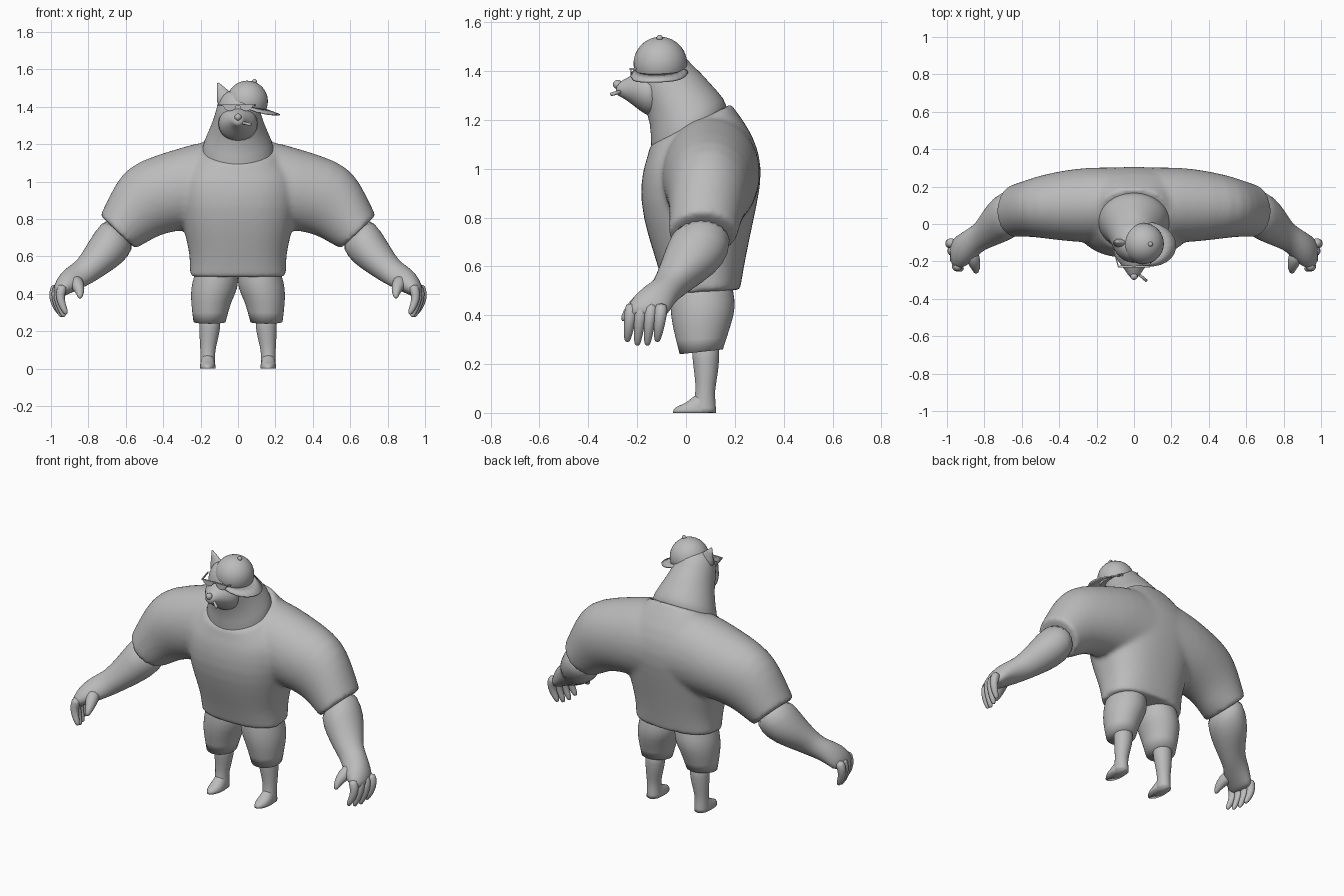
import bpy, bmesh, math
from mathutils import Vector, Matrix

if "Cube" in bpy.data.objects:
    bpy.data.objects.remove(bpy.data.objects["Cube"])

grey = bpy.data.materials.new("plain grey")
grey.use_nodes = True
COLOUR = (0.5, 0.5, 0.5, 1)
grey.diffuse_color = COLOUR
grey.node_tree.nodes["Principled BSDF"].inputs["Base Color"].default_value = COLOUR


def ring(a, b, y0, y1, tilt=0.0):
    """Oval through a and b in the xz plane, spanning y0..y1; tilt lifts the back."""
    a, b = Vector((a[0], 0, a[1])), Vector((b[0], 0, b[1]))
    return ((a + b) / 2 + Vector((0, (y0 + y1) / 2, 0)), (b - a) / 2,
            Vector((0, (y1 - y0) / 2, tilt)))


def level(z, w, y0, y1, tilt=0.0, x=0.0):
    return ring((x - w, z), (x + w, z), y0, y1, tilt)


def tube(points, radii, flat=1.0):
    """Round rings that follow a path."""
    pts = [Vector(p) for p in points]
    rings = []
    for i, p in enumerate(pts):
        d = (pts[min(i + 1, len(pts) - 1)] - pts[max(i - 1, 0)]).normalized()
        u = d.cross(Vector((0, 1, 0))).normalized()
        rings.append((p, u * radii[i], d.cross(u) * radii[i] * flat))
    return rings


def loft(bm, rings, n=20, crease=(0, 0), flip=1, power=1.0):
    """Skin a closed surface over a list of oval rings; power below 1 squares them."""
    layer = bm.edges.layers.float.get("crease_edge") or bm.edges.layers.float.new("crease_edge")
    loops = []
    for c, u, v in rings:
        loop = []
        for k in range(n):
            t = math.tau * k / n
            cu, sv = (math.copysign(abs(f) ** power, f) for f in (math.cos(t), math.sin(t)))
            p = c + u * cu + v * sv
            loop.append(bm.verts.new((p.x * flip, p.y, p.z)))
        loops.append(loop)
    faces = [bm.faces.new((a[k], a[(k + 1) % n], b[(k + 1) % n], b[k]))
             for a, b in zip(loops, loops[1:]) for k in range(n)]
    for loop, c in ((loops[0], crease[0]), (loops[-1], crease[1])):
        cap = bm.faces.new(loop)
        faces.append(cap)
        for e in cap.edges:
            e[layer] = c
    bmesh.ops.recalc_face_normals(bm, faces=faces)


def finish(name, bm, subsurf=1, mirror=False, matrix=None):
    mesh = bpy.data.meshes.new(name)
    if matrix:
        bm.transform(matrix)
    bm.to_mesh(mesh)
    bm.free()
    mesh.materials.append(grey)
    mesh.shade_smooth()
    ob = bpy.data.objects.new(name, mesh)
    bpy.context.collection.objects.link(ob)
    if mirror:
        ob.modifiers.new("mirror", 'MIRROR').use_mirror_merge = False
    if subsurf:
        m = ob.modifiers.new("smooth", 'SUBSURF')
        m.levels = m.render_levels = subsurf
    return ob


def part(name, rings, n=20, crease=(0, 0), mirror=False):
    bm = bmesh.new()
    loft(bm, rings, n, crease)
    return finish(name, bm, 1, mirror)


# Shirt: torso and both sleeves fused into one skin
bm = bmesh.new()
loft(bm, [level(0.495, 0.26, -0.085, 0.222, 0.008), level(0.60, 0.255, -0.115, 0.238),
          level(0.72, 0.285, -0.155, 0.262), level(0.87, 0.32, -0.192, 0.295),
          level(1.0, 0.33, -0.178, 0.318), level(1.09, 0.29, -0.16, 0.28, 0.05),
          level(1.18, 0.195, -0.148, 0.185, 0.085)], 32, (1, 1), power=0.82)
for side in (1, -1):
    loft(bm, [ring((0, 1.22), (0, 0.74), -0.09, 0.305),
              ring((0.18, 1.222), (0.20, 0.74), -0.10, 0.305),
              ring((0.32, 1.178), (0.30, 0.74), -0.10, 0.30),
              ring((0.535, 1.115), (0.40, 0.72), -0.08, 0.27),
              ring((0.63, 1.035), (0.46, 0.69), -0.07, 0.245),
              ring((0.69, 0.92), (0.51, 0.66), -0.07, 0.225),
              ring((0.737, 0.82), (0.55, 0.642), -0.072, 0.21)], 24, (1, 1), side)
shirt = finish("shirt", bm)
rm = shirt.modifiers.new("fuse", 'REMESH')
rm.mode = 'VOXEL'
rm.voxel_size = 0.013
rm.use_smooth_shade = True
sm = shirt.modifiers.new("relax", 'SMOOTH')
sm.factor, sm.iterations = 0.5, 12

# Forearm and palm
part("forearm", [ring((0.69, 0.83), (0.545, 0.68), -0.05, 0.19),
                 ring((0.77, 0.73), (0.585, 0.595), -0.085, 0.18),
                 ring((0.815, 0.65), (0.65, 0.54), -0.11, 0.135),
                 ring((0.86, 0.58), (0.74, 0.482), -0.135, 0.035),
                 ring((0.89, 0.557), (0.785, 0.455), -0.155, 0.0),
                 ring((0.95, 0.515), (0.835, 0.43), -0.22, -0.035),
                 ring((0.99, 0.44), (0.905, 0.40), -0.245, -0.065),
                 ring((0.983, 0.395), (0.93, 0.385), -0.23, -0.085)], mirror=True)

# Four fingers and a thumb
for i, name in enumerate(("index", "middle", "ring", "little")):
    y, x = -0.222 + 0.041 * i, 0.932 + 0.012 * i
    tip = 0.295 - 0.015 * (i in (1, 2))
    part(name + "_finger", tube([(x, y, 0.45), (x + 0.022, y - 0.005, 0.40),
                                 (x + 0.012, y - 0.012, 0.345), (x - 0.01, y - 0.018, tip + 0.01),
                                 (x - 0.014, y - 0.018, tip - 0.005)],
                                (0.03, 0.027, 0.022, 0.016, 0.008)), 10, mirror=True)
part("thumb", tube([(0.875, -0.14, 0.475), (0.855, -0.2, 0.445), (0.843, -0.242, 0.405),
                    (0.845, -0.262, 0.375)], (0.045, 0.038, 0.023, 0.01)), 10, mirror=True)

# Shorts legs, shins and feet
part("shorts_leg", [level(0.57, 0.10, -0.05, 0.18, x=0.11), level(0.50, 0.118, -0.065, 0.195, x=0.117),
                    level(0.43, 0.128, -0.066, 0.205, x=0.125),
                    level(0.36, 0.108, -0.058, 0.185, x=0.145),
                    level(0.25, 0.087, -0.027, 0.152, 0.01, 0.152)], 24, (1, 1), True)
part("shin", [level(0.30, 0.06, 0.02, 0.14, x=0.15), level(0.22, 0.058, 0.025, 0.138, x=0.15),
              level(0.15, 0.049, 0.035, 0.13, x=0.157), level(0.09, 0.039, 0.04, 0.118, x=0.162),
              level(0.04, 0.04, 0.03, 0.122, x=0.162), level(0.0, 0.042, 0.025, 0.125, x=0.162)],
     16, (0, 0.8), True)
part("foot", [level(0.0, 0.042, -0.055, 0.124, x=0.162), level(0.025, 0.042, -0.052, 0.124, x=0.162),
              level(0.05, 0.034, 0.0, 0.112, 0.014, 0.162), level(0.085, 0.026, 0.045, 0.11, x=0.162)],
     20, (1, 0), True)

# Neck and head rise as one tapering form, flush with the neckline
part("neck_and_head", [level(1.09, 0.20, -0.142, 0.165, 0.085), level(1.18, 0.196, -0.144, 0.176, 0.082),
                       level(1.25, 0.165, -0.145, 0.132, 0.065), level(1.315, 0.137, -0.175, 0.09, 0.045),
                       level(1.37, 0.121, -0.21, 0.055, 0.03), level(1.42, 0.108, -0.208, 0.018, 0.01),
                       level(1.465, 0.085, -0.185, -0.005), level(1.49, 0.045, -0.15, -0.05)], 28)


def upright(y, w, z0, z1):
    return (Vector((0, y, (z0 + z1) / 2)), Vector((w, 0, 0)), Vector((0, 0, (z1 - z0) / 2)))


# Snout, nose and small stick in the mouth
part("snout", [upright(-0.11, 0.118, 1.19, 1.42), upright(-0.175, 0.104, 1.225, 1.405),
               upright(-0.22, 0.07, 1.262, 1.385), upright(-0.255, 0.042, 1.288, 1.365),
               upright(-0.278, 0.03, 1.298, 1.352), upright(-0.287, 0.014, 1.31, 1.34)])
bm = bmesh.new()
bmesh.ops.create_uvsphere(bm, u_segments=16, v_segments=10, radius=0.019)
finish("nose", bm, 0, matrix=Matrix.Translation((0, -0.28, 1.345)))
part("mouth_stick", tube([(0.01, -0.255, 1.318), (0.068, -0.305, 1.305)], (0.008, 0.008)), 10, (1, 1))

# Right ear
part("ear", tube([(-0.055, -0.105, 1.41), (-0.078, -0.10, 1.465), (-0.108, -0.095, 1.528)],
                 (0.062, 0.042, 0.004), 0.55), 12, (0, 1))

# Half-round glasses with a bar and temples
bm = bmesh.new()
for side in (1, -1):
    arc = [(side * 0.044 + 0.034 * math.cos(math.pi * k / 8), 1.405 - 0.027 * math.sin(math.pi * k / 8))
           for k in range(9)]
    bm.faces.new([bm.verts.new((x, -0.228, z)) for x, z in arc])
    temple = Matrix.Translation((side * 0.097, -0.18, 1.408)) @ Matrix.Rotation(side * -0.27, 4, 'Z')
    bmesh.ops.create_cube(bm, size=1, matrix=temple @ Matrix.Diagonal((0.006, 0.095, 0.008, 1)))
bmesh.ops.create_cube(bm, size=1, matrix=Matrix.Translation((0, -0.228, 1.408))
                      @ Matrix.Diagonal((0.172, 0.008, 0.008, 1)))
bmesh.ops.recalc_face_normals(bm, faces=bm.faces[:])
glasses = finish("glasses", bm, 0)
glasses.data.shade_flat()
glasses.modifiers.new("thickness", 'SOLIDIFY').thickness = 0.005

# Cap, tipped sideways, with button and curved brim
tip_cap = (Matrix.Translation((0.05, -0.105, 1.43)) @ Matrix.Rotation(math.radians(20), 4, 'Y')
           @ Matrix.Rotation(math.radians(4), 4, 'X'))
bm = bmesh.new()
bmesh.ops.create_uvsphere(bm, u_segments=32, v_segments=16, radius=0.11)
bmesh.ops.bisect_plane(bm, geom=bm.verts[:] + bm.edges[:] + bm.faces[:], plane_co=(0, 0, -0.012),
                       plane_no=(0, 0, -1), clear_outer=True)
bmesh.ops.holes_fill(bm, edges=[e for e in bm.edges if e.is_boundary])
cap = finish("cap", bm, 0, matrix=tip_cap)
bm = bmesh.new()
bmesh.ops.create_uvsphere(bm, u_segments=12, v_segments=8, radius=0.013)
finish("cap_button", bm, 0, matrix=tip_cap @ Matrix.Translation((0, 0.005, 0.112)))
bm = bmesh.new()
pairs = []
for k in range(13):
    a = math.radians(-84 + 14 * k)
    c, s = math.cos(a), math.sin(a)
    pairs.append([bm.verts.new((0.105 * c, 0.105 * s, -0.004 - 0.012 * s * s)),
                  bm.verts.new((0.105 * c + 0.085 * c ** 0.5, 0.12 * s, -0.004 - 0.022 * s * s))])
for (a, b), (d, c) in zip(pairs, pairs[1:]):
    bm.faces.new((a, b, c, d))
brim = finish("cap_brim", bm, 0, matrix=tip_cap @ Matrix.Rotation(math.radians(-8), 4, 'Z'))
brim.modifiers.new("thickness", 'SOLIDIFY').thickness = 0.008

# Keep hard edges crisp on the cap
for ob in (cap, brim):
    ob.data.set_sharp_from_angle(angle=math.radians(40))
